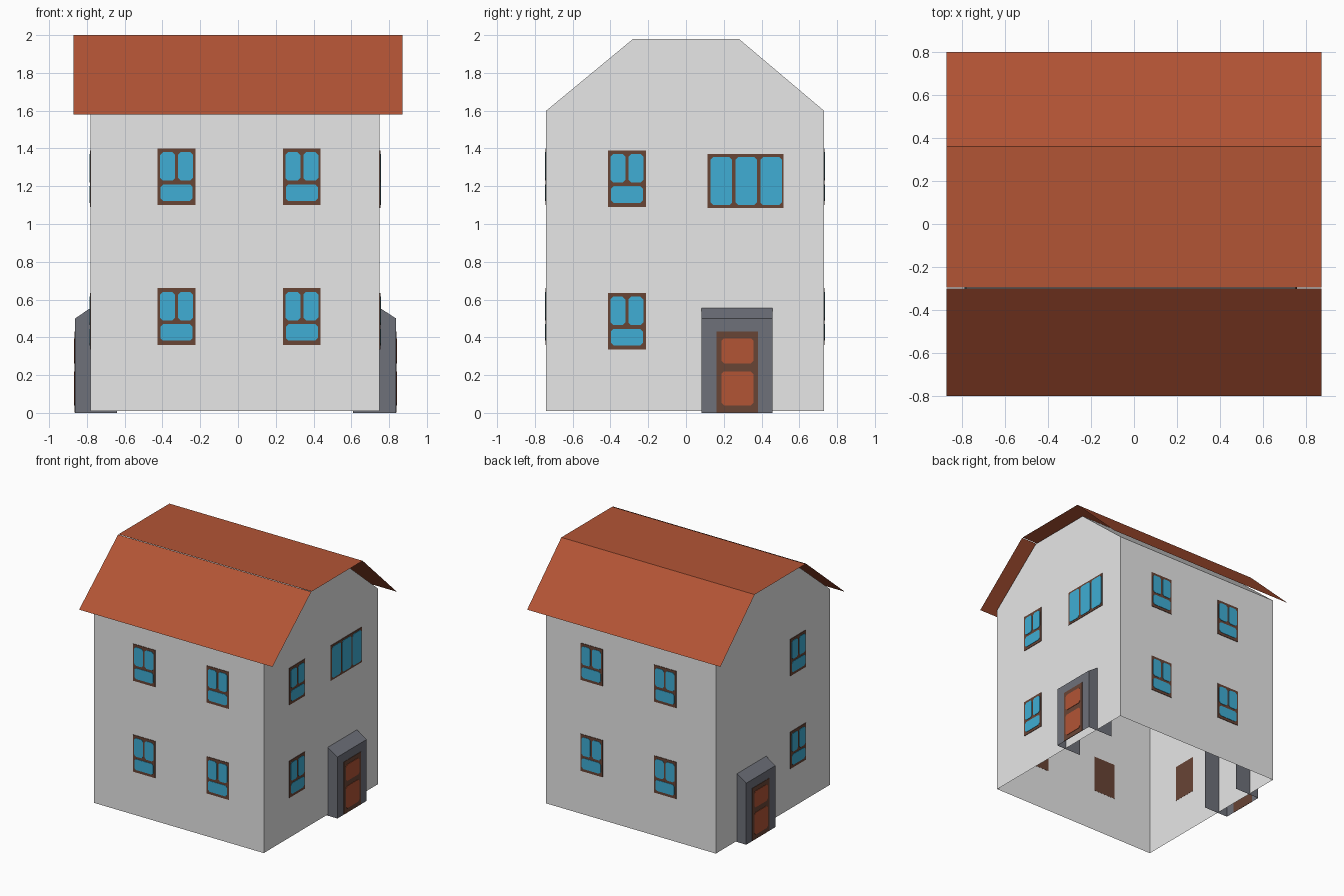
import bpy, bmesh
from mathutils import Vector

if "Cube" in bpy.data.objects:
    bpy.data.objects.remove(bpy.data.objects["Cube"])


def material(name, rgb):
    m = bpy.data.materials.new(name)
    m.diffuse_color = (*rgb, 1)
    m.use_nodes = True
    m.node_tree.nodes["Principled BSDF"].inputs["Base Color"].default_value = m.diffuse_color
    return m


WALL = material("pale_wall", (0.8, 0.8, 0.8))
TILE = material("terracotta", (0.45, 0.089, 0.036))
WOOD = material("brown_wood", (0.14, 0.058, 0.036))
GLASS = material("blue_glass", (0.05, 0.42, 0.66))
STONE = material("grey_stone", (0.156, 0.164, 0.193))

# Wall planes of the house
X0, X1, Y0, Y1 = -0.78, 0.75, -0.74, 0.73


def place(side, u, z, d):
    """Point at (u, z) on a wall, pushed out by d."""
    return Vector({"front": (u, Y0 - d, z), "back": (u, Y1 + d, z),
                   "right": (X1 + d, u, z), "left": (X0 - d, u, z)}[side])


def finish(name, bm, mats, fix=True):
    if fix:
        bmesh.ops.recalc_face_normals(bm, faces=bm.faces)
    me = bpy.data.meshes.new(name)
    bm.to_mesh(me)
    bm.free()
    for m in mats:
        me.materials.append(m)
    ob = bpy.data.objects.new(name, me)
    bpy.context.collection.objects.link(ob)
    return ob


def plate(bm, side, u0, u1, z0, z1, d0, d1, index, c=0.0):
    """Thin plate with optional cut corners on a wall."""
    if c:
        pts = [(u0 + c, z0), (u1 - c, z0), (u1, z0 + c), (u1, z1 - c),
               (u1 - c, z1), (u0 + c, z1), (u0, z1 - c), (u0, z0 + c)]
    else:
        pts = [(u0, z0), (u1, z0), (u1, z1), (u0, z1)]
    low = [bm.verts.new(place(side, u, z, d0)) for u, z in pts]
    top = [bm.verts.new(place(side, u, z, d1)) for u, z in pts]
    n = len(pts)
    faces = [bm.faces.new(low), bm.faces.new(top)]
    faces += [bm.faces.new((low[i], low[(i + 1) % n], top[(i + 1) % n], top[i]))
              for i in range(n)]
    for f in faces:
        f.material_index = index


# House body: gable profile run along x, open underneath
bm = bmesh.new()
profile = [(Y0, 0.01), (Y0, 1.6), (-0.28, 1.98), (0.28, 1.98), (Y1, 1.6), (Y1, 0.01)]
ends = [[bm.verts.new((x, y, z)) for y, z in profile] for x in (X0, X1)]
for e in ends:
    bm.faces.new(e)
for i in range(5):
    bm.faces.new((ends[0][i], ends[0][i + 1], ends[1][i + 1], ends[1][i]))
finish("house_walls", bm, [WALL])

# Roof: three thin sheets
sheets = {"roof_front_slope": ((-0.8, 1.58), (-0.3, 2.0)),
          "roof_flat_top": ((-0.294, 2.0), (0.36, 2.0)),
          "roof_back_slope": ((0.36, 2.0), (0.8, 1.58))}
for name, ((ya, za), (yb, zb)) in sheets.items():
    bm = bmesh.new()
    bm.faces.new([bm.verts.new(p) for p in ((-0.87, ya, za), (0.87, ya, za),
                                            (0.87, yb, zb), (-0.87, yb, zb))])
    finish(name, bm, [TILE], fix=False)


# Small windows: two upper panes over one wide pane
def small_window(name, side, u, z):
    bm = bmesh.new()
    plate(bm, side, u, u + 0.2, z, z + 0.3, -0.001, 0.004, 0)
    for a, b, lo, hi in ((0.013, 0.092, 0.13, 0.28), (0.108, 0.187, 0.13, 0.28),
                         (0.015, 0.185, 0.022, 0.11)):
        plate(bm, side, u + a, u + b, z + lo, z + hi, 0.003, 0.007, 1, 0.014)
    finish(name, bm, [WOOD, GLASS])


for side in ("front", "back"):
    for u, col in ((-0.425, "a"), (0.238, "b")):
        for z, row in ((0.36, "lower"), (1.1, "upper")):
            small_window(f"{side}_{row}_window_{col}", side, u, z)
for side, u in (("right", -0.413), ("left", -0.425)):
    for z, row in ((0.335, "lower"), (1.09, "upper")):
        small_window(f"{side}_{row}_window", side, u, z)

# Wide three-pane window on the right wall
bm = bmesh.new()
plate(bm, "right", 0.115, 0.515, 1.085, 1.37, -0.001, 0.004, 0)
for u in (0.13, 0.262, 0.394):
    plate(bm, "right", u, u + 0.114, 1.1, 1.355, 0.003, 0.007, 1, 0.014)
finish("right_wide_window", bm, [WOOD, GLASS])

# Porches: hollow stone shells with a sloped hood, and a two-panel door on each
for side, out in (("right", 0.087), ("left", 0.082)):
    bm = bmesh.new()
    outline = [(-0.14, 0), (out, 0), (out, 0.5), (0.0, 0.556), (-0.14, 0.556)]
    a, b = [[bm.verts.new(place(side, u, z, d)) for d, z in outline]
            for u in (0.083, 0.457)]
    bm.faces.new(a)
    bm.faces.new(b)
    for i in (1, 2, 3):
        bm.faces.new((a[i], a[i + 1], b[i + 1], b[i]))
    finish(f"{side}_porch", bm, [STONE])

    bm = bmesh.new()
    plate(bm, side, 0.162, 0.382, 0.002, 0.43, out - 0.001, out + 0.003, 0)
    for lo, hi in ((0.04, 0.22), (0.262, 0.395)):
        plate(bm, side, 0.187, 0.357, lo, hi, out + 0.002, out + 0.006, 1, 0.014)
    finish(f"{side}_door", bm, [WOOD, TILE])
